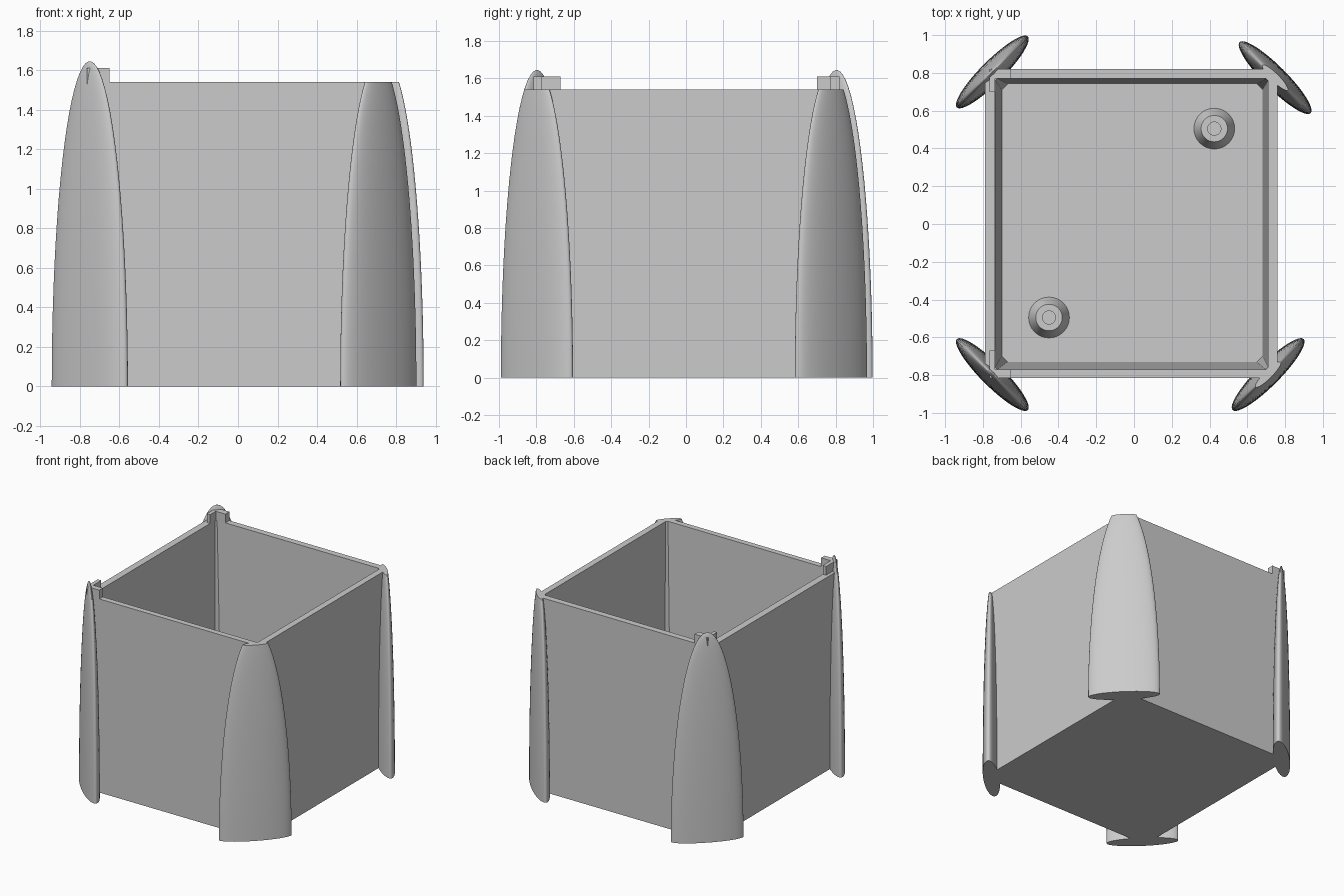
import bpy, bmesh, math
from mathutils import Matrix, Vector

cube = bpy.data.objects.get("Cube")
if cube:
    bpy.data.objects.remove(cube, do_unlink=True)

grey = bpy.data.materials.new("light grey")
grey.use_nodes = True
colour = (0.6, 0.6, 0.6, 1)
grey.diffuse_color = colour
grey.node_tree.nodes["Principled BSDF"].inputs["Base Color"].default_value = colour

RIM = 1.54
PEAK = 1.645
FLOOR = 0.08


def finish(name, bm, smooth=False):
    bmesh.ops.recalc_face_normals(bm, faces=bm.faces)
    mesh = bpy.data.meshes.new(name)
    bm.to_mesh(mesh)
    bm.free()
    mesh.materials.append(grey)
    obj = bpy.data.objects.new(name, mesh)
    bpy.context.collection.objects.link(obj)
    if smooth:
        bpy.ops.object.select_all(action='DESELECT')
        obj.select_set(True)
        bpy.context.view_layer.objects.active = obj
        bpy.ops.object.shade_smooth_by_angle(angle=math.radians(35))
    return obj


def skin(bm, rings):
    """Join consecutive rings of points with quads and cap both ends."""
    loops = [[bm.verts.new(p) for p in ring] for ring in rings]
    n = len(loops[0])
    for a, b in zip(loops, loops[1:]):
        for i in range(n):
            j = (i + 1) % n
            bm.faces.new((a[i], a[j], b[j], b[i]))
    bm.faces.new(loops[0])
    bm.faces.new(loops[-1])


def cut_rect(x0, x1, y0, y1, c, z):
    """Rectangle with chamfered corners."""
    return [(x0 + c, y0, z), (x1 - c, y0, z), (x1, y0 + c, z), (x1, y1 - c, z),
            (x1 - c, y1, z), (x0 + c, y1, z), (x0, y1 - c, z), (x0, y0 + c, z)]


def circle(rx, ry, z, n):
    return [(rx * math.cos(math.tau * i / n), ry * math.sin(math.tau * i / n), z)
            for i in range(n)]


# Open box with slightly tapering inner walls
bm = bmesh.new()
skin(bm, [cut_rect(-0.79, 0.76, -0.815, 0.82, 0.05, 0),
          cut_rect(-0.79, 0.76, -0.815, 0.82, 0.05, RIM),
          cut_rect(-0.735, 0.71, -0.77, 0.77, 0.012, RIM),
          cut_rect(-0.70, 0.68, -0.73, 0.74, 0.03, FLOOR)])
finish("planter_box", bm)


# Corner fins: flattened half ellipsoids, level with the rim on the left side
def fin(name, x, y, top):
    bm = bmesh.new()
    steps = 20
    end = math.asin(min(top / PEAK, 0.9995))
    rings = []
    for k in range(steps + 1):
        t = end * k / steps
        rings.append(circle(0.266 * math.cos(t), 0.06 * math.cos(t),
                            PEAK * math.sin(t), 48))
    skin(bm, rings)
    turn = math.radians(-45 if x * y > 0 else 45)
    bm.transform(Matrix.Translation((x, y, 0)) @ Matrix.Rotation(turn, 4, 'Z'))
    finish(name, bm, True)


fin("front_right_fin", -0.75, -0.797, PEAK)
fin("back_right_fin", -0.75, 0.805, PEAK)
fin("front_left_fin", 0.71, -0.797, RIM)
fin("back_left_fin", 0.747, 0.775, RIM)


# L-shaped tabs standing on the rim beside the tall fins
def tab(name, side, outer, inner, reach):
    outline = [(-0.765, outer), (-0.65, outer), (-0.65, inner),
               (-0.735, inner), (-0.735, reach), (-0.765, reach)]
    bm = bmesh.new()
    skin(bm, [[(x, side * y, z) for x, y in outline] for z in (RIM - 0.01, 1.61)])
    finish(name, bm)


tab("front_corner_tab", -1, 0.815, 0.77, 0.67)
tab("back_corner_tab", 1, 0.82, 0.77, 0.70)


# Two hollow tapered studs on the floor
def stud(name, x, y):
    bm = bmesh.new()
    profile = [(0.108, 0), (0.07, 0.1), (0.035, 0.1), (0.035, 0.01)]
    skin(bm, [circle(r, r, FLOOR + h, 32) for r, h in profile])
    bm.transform(Matrix.Translation(Vector((x, y, 0))))
    finish(name, bm, True)


stud("back_stud", 0.425, 0.505)
stud("front_stud", -0.45, -0.495)
